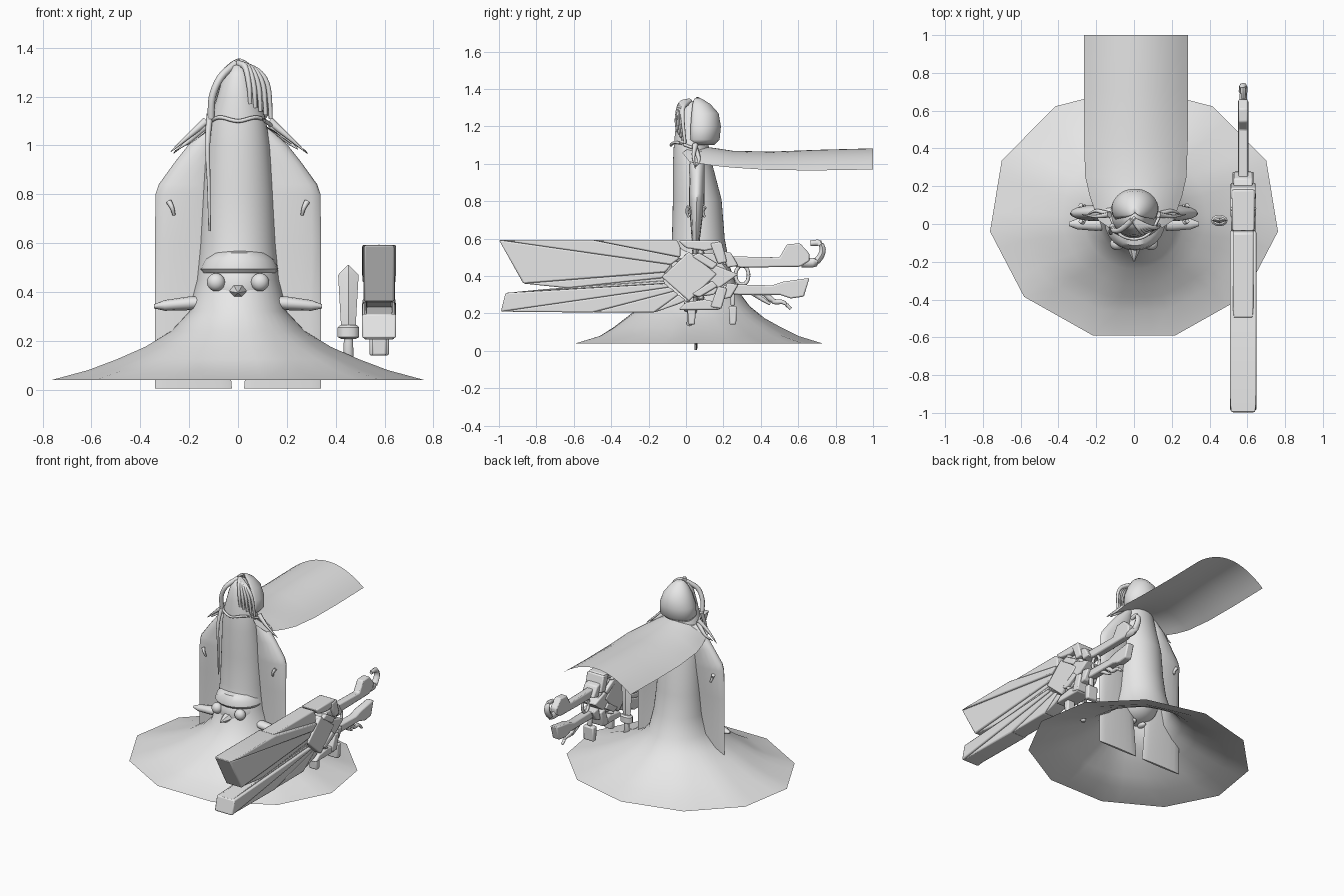
import bpy, bmesh, math
from mathutils import Vector

if "Cube" in bpy.data.objects:
    bpy.data.objects.remove(bpy.data.objects["Cube"])

grey = bpy.data.materials.new("plain_grey")
grey.diffuse_color = (0.8, 0.8, 0.8, 1)
grey.use_nodes = True
grey.node_tree.nodes["Principled BSDF"].inputs["Base Color"].default_value = grey.diffuse_color


def finish(name, bm, angle=40, bevel=0.0, thick=0.0):
    bmesh.ops.recalc_face_normals(bm, faces=bm.faces)
    me = bpy.data.meshes.new(name)
    bm.to_mesh(me)
    bm.free()
    me.materials.append(grey)
    ob = bpy.data.objects.new(name, me)
    bpy.context.collection.objects.link(ob)
    bpy.ops.object.select_all(action='DESELECT')
    ob.select_set(True)
    bpy.context.view_layer.objects.active = ob
    bpy.ops.object.shade_smooth_by_angle(angle=math.radians(angle))
    if bevel:
        m = ob.modifiers.new("bevel", 'BEVEL')
        m.width, m.segments = bevel, 2
    if thick:
        m = ob.modifiers.new("thickness", 'SOLIDIFY')
        m.thickness = thick
    return ob


def loft(name, rings, closed=True, caps=True, **kw):
    bm = bmesh.new()
    vs = [[bm.verts.new(p) for p in r] for r in rings]
    n = len(rings[0])
    for a, b in zip(vs, vs[1:]):
        for i in range(n if closed else n - 1):
            j = (i + 1) % n
            bm.faces.new((a[i], a[j], b[j], b[i]))
    if caps:
        bm.faces.new(vs[0])
        bm.faces.new(vs[-1])
    return finish(name, bm, **kw)


def ellipse(z, cx, rx, y0, y1, n=24, a0=0, a1=360, full=True):
    cy, ry = (y0 + y1) / 2, (y1 - y0) / 2
    out = []
    for i in range(n):
        a = math.radians(a0 + (a1 - a0) * i / (n if full else n - 1))
        out.append((cx + rx * math.cos(a), cy + ry * math.sin(a), z))
    return out


def ball(name, c, r):
    bm = bmesh.new()
    bmesh.ops.create_uvsphere(bm, u_segments=24, v_segments=14, radius=1)
    bmesh.ops.scale(bm, vec=r, verts=bm.verts)
    bmesh.ops.translate(bm, vec=c, verts=bm.verts)
    return finish(name, bm, 60)


def tube(name, pts, r0, r1, squash=1.0, n=8):
    # tapered tube along a smooth path
    path = []
    P = [Vector(p) for p in pts]
    for i in range(len(P) - 1):
        a, b, c, d = P[max(i - 1, 0)], P[i], P[i + 1], P[min(i + 2, len(P) - 1)]
        for k in range(5):
            t = k / 5
            path.append(0.5 * (2 * b + (c - a) * t + (2 * a - 5 * b + 4 * c - d) * t * t
                               + (3 * b - a - 3 * c + d) * t ** 3))
    path.append(P[-1])
    rings = []
    for i, p in enumerate(path):
        t = (path[min(i + 1, len(path) - 1)] - path[max(i - 1, 0)]).normalized()
        ref = Vector((0, 1, 0)) if abs(t.y) < 0.8 else Vector((1, 0, 0))
        u = t.cross(ref).normalized()
        v = t.cross(u)
        r = r0 + (r1 - r0) * i / (len(path) - 1)
        rings.append([p + u * r * math.cos(k * math.tau / n) + v * r * squash * math.sin(k * math.tau / n)
                      for k in range(n)])
    return loft(name, rings, angle=50)


def plate(name, yz, half, cx=0.578, bevel=0.008):
    # side-on outline extruded across x
    bm = bmesh.new()
    a = [bm.verts.new((cx - half, y, z)) for y, z in yz]
    b = [bm.verts.new((cx + half, y, z)) for y, z in yz]
    bm.faces.new(a)
    bm.faces.new(b)
    for i in range(len(a)):
        j = (i + 1) % len(a)
        bm.faces.new((a[i], a[j], b[j], b[i]))
    return finish(name, bm, 30, bevel)


# flared robe: eleven-sided hem rising into a slim round body and face
N = 44
robe = [(.04, .77, -.618, .73, 1), (.08, .62, -.48, .6, .9), (.125, .5, -.4, .51, .6), (.175, .385, -.33, .42, .4),
        (.24, .275, -.24, .34, .1), (.32, .2, -.165, .28, 0), (.45, .17, -.1, .235, 0), (.6, .157, -.075, .207, 0),
        (.81, .147, -.07, .19, 0), (1.0, .13, -.07, .14, 0), (1.1, .115, -.065, .12, 0), (1.2, .085, -.055, .1, 0),
        (1.28, .062, -.04, .09, 0), (1.325, .035, -.015, .07, 0), (1.335, .005, .02, .04, 0)]
rings = []
for z, rx, y0, y1, w in robe:
    ring, cy = [], (y0 + y1) / 2
    for i, (x, y, _) in enumerate(ellipse(z, 0, rx, y0, y1, N, 90, 450)):
        off = ((i % 4) - 0) * math.tau / N - math.pi / 11
        k = 1 - w + w * math.cos(math.pi / 11) / math.cos(off)
        ring.append((x * k, cy + (y - cy) * k, z))
    rings.append(ring)
loft("robe", rings, caps=False, angle=60)

# hood behind the upper head
hood = [(1.1, .1, .0, .15), (1.13, .125, -.02, .18), (1.2, .122, -.02, .187), (1.27, .095, -.01, .175),
        (1.32, .06, .01, .13), (1.345, .03, .03, .09), (1.357, .004, .055, .065)]
loft("hood", [ellipse(z, .005, r, a, b, 24, -35, 215, False) for z, r, a, b in hood],
     closed=False, caps=False, angle=70, thick=.012)

# hair strands over the brow and sides
for k in range(5):
    x = .05 + .021 * k
    tube("hair_strand", [(.0, .02, 1.335), (x * .6, -.03 + k * .004, 1.32 - k * .004),
                         (x * .92, -.05 + k * .008, 1.24), (x, -.045 + k * .01, 1.17 - .015 * k)], .015, .008)
tube("hair_side", [(-.01, .02, 1.335), (-.07, -.03, 1.28), (-.105, -.035, 1.2), (-.11, -.02, 1.11)], .016, .014)
tube("long_lock", [(-.115, -.01, 1.13), (-.125, -.045, 1.0), (-.12, -.05, .85), (-.117, -.05, .65)], .014, .004)
tube("collar", [(-.13, .05, 1.08), (-.08, -.05, 1.115), (0, -.08, 1.1), (.08, -.05, 1.115), (.14, .05, 1.08)],
     .008, .008)

# streaming cape, an arched sheet
rings = []
for y, hw, top, edge in [(.04, .14, 1.1, 1.06), (.08, .2, 1.095, 1.01), (.15, .245, 1.085, .99), (.25, .268, 1.07, .98),
                         (.45, .275, 1.065, .967), (.7, .275, 1.075, .965), (1.0, .275, 1.083, .97)]:
    rings.append([(.01 + hw * s, y - (.0 if y > .3 else .06 * s * s * (y < .1)), edge + (top - edge) * (1 - s * s))
                  for s in [i / 8 - 1 for i in range(17)]])
loft("cape", rings, closed=False, caps=False, angle=70)

for s in (-1, 1):
    # long hanging sleeves
    slv = [(.005, .025, .34, .045, .06), (.3, .05, .34, .04, .065), (.6, .08, .34, .03, .075), (.8, .08, .338, .015, .1),
           (.84, .08, .325, .015, .1), (.93, .08, .26, .02, .1), (1.0, .08, .205, .02, .1), (1.07, .07, .13, .03, .09)]
    loft("sleeve", [ellipse(z, s * (a + b) / 2, (b - a) / 2, y0, y1, 16) for z, a, b, y0, y1 in slv], angle=50)
    # ragged shoulder points
    for k in range(2):
        tube("shoulder_point", [(s * .13, .05, 1.1 - .02 * k), (s * .2, .04 + .03 * k, 1.04 - .02 * k),
                                (s * (.275 - .03 * k), .05, .975 + .01 * k)], .018, .002, .9)
    # small hooks on the sleeves
    for y in (.015, .1):
        tube("sleeve_hook", [(s * .283, y, .77), (s * .27, y - .01, .745), (s * .262, y, .715)], .012, .006)
    # lower creature ears and eyes
    ear = [(.12, .022), (.2, .028), (.3, .022), (.345, .008)]
    loft("ear", [[(s * x, .0 + r * 1.3 * math.cos(a), .362 - .085 * (x - .1) + r * math.sin(a))
                  for a in [i * math.tau / 12 for i in range(12)]] for x, r in ear], angle=50)
    ball("eye", (s * .09, -.105, .44), (.037, .034, .037))
    # feet under the creature
    ball("foot", (s * .04, .03, .275), (.022, .035, .018))

# lower creature: egg head, brow band, beak
ball("creature_head", (0, .02, .42), (.148, .145, .14))
brow = [(.478, .15, -.125, .15), (.495, .16, -.14, .16), (.53, .145, -.135, .15), (.56, .11, -.115, .12),
        (.57, .06, -.07, .07)]
loft("brow_band", [ellipse(z, .005, r, a, b) for z, r, a, b in brow])
loft("beak", [[(r * math.cos(a), y, .405 - (y + .1) * -.08 + r * .8 * math.sin(a))
               for a in [i * math.tau / 6 for i in range(6)]] for y, r in ((-.1, .042), (-.15, .026), (-.2, .003))])

# short dagger
loft("dagger_blade", [[(.452 - w, .018, z), (.452, .018 - t, z), (.452 + w, .018, z), (.452, .018 + t, z)]
                      for z, w, t in ((.26, .03, .015), (.47, .042, .015), (.51, .003, .003))], angle=20)
loft("dagger_guard", [ellipse(z, .452, r, .018 - q, .018 + q, 12)
                      for z, r, q in ((.208, .03, .02), (.215, .044, .03), (.255, .044, .03), (.265, .034, .02))])
loft("dagger_grip", [ellipse(z, .452, r, .018 - r * .7, .018 + r * .7, 10)
                     for z, r in ((.125, .016), (.135, .022), (.21, .018))])


# great weapon: two fans of slats making the twin blades
def fan(name, edge, hub, halves):
    for i, h in enumerate(halves):
        plate(name, [edge[i], edge[i + 1], hub[i + 1], hub[i]], h)


fan("upper_blade_slat", [(-.05, .593), (-.5, .593), (-1, .593), (-.87, .36), (-.63, .335)],
    [(-.03, .56), (-.03, .5), (-.08, .46), (-.11, .42), (-.12, .39)], [.055, .07, .062, .054])
fan("lower_blade_slat", [(-.63, .34), (-.76, .33), (-.965, .31), (-.99, .21), (-.5, .205), (-.17, .205), (-.04, .25)],
    [(-.12, .39), (-.12, .375), (-.11, .36), (-.09, .34), (-.06, .32), (-.04, .3), (.0, .27)],
    [.05, .055, .07, .062, .056, .05])

# hub: stacked diamonds and clamps
plate("hub_core", [(-.1, .4), (0, .52), (.15, .52), (.24, .41), (.15, .3), (0, .28)], .045)
plate("hub_diamond", [(-.13, .395), (.015, .53), (.165, .41), (.015, .265)], .064)
plate("end_diamond", [(.09, .4), (.15, .46), (.28, .41), (.17, .33)], .058)
for s in (-1, 1):
    f = lambda pts: [(y, .405 + s * z) for y, z in pts]
    plate("clamp_outer", f([(-.04, .185), (.18, .185), (.19, .15), (.1, .13), (.0, .145)]), .06)
    plate("clamp_arm", f([(.03, .1), (.07, .12), (.17, .06), (.14, .03)]), .068)
    plate("clamp_post", f([(.13, .17), (.19, .18), (.22, .07), (.17, .06)]), .066)
    plate("clamp_tab", f([(.19, .13), (.24, .12), (.28, .05), (.22, .04)]), .05)
    ball("rivet", (.578, .08, .405 + s * .12), (.07, .018, .018))

# ring between the handles
tube("handle_ring", [(.578, .3 + .035 * math.cos(a), .405 + .05 * math.sin(a))
                     for a in [i * math.tau / 10 for i in range(11)]], .01, .01)
# upper handle with stepped end and hook
plate("upper_handle", [(.2, .5), (.25, .505), (.5, .5), (.54, .57), (.61, .575), (.66, .52), (.66, .48), (.61, .45),
                       (.3, .445), (.2, .46)], .025)
tube("upper_hook", [(.578, .62, .475), (.578, .69, .475), (.578, .73, .53), (.578, .715, .575), (.578, .665, .575)],
     .028, .014, .8)
# lower handle with claws
plate("lower_handle", [(.2, .35), (.28, .355), (.46, .35), (.52, .37), (.66, .39), (.63, .29), (.56, .28), (.5, .3),
                       (.28, .3), (.2, .31)], .027)
tube("lower_claw", [(.578, .42, .31), (.578, .47, .265), (.578, .52, .26), (.578, .56, .225)], .018, .008)
tube("lower_claw", [(.578, .36, .31), (.578, .41, .275), (.578, .45, .25)], .016, .006)
# hanging charms
for y, z0, z1, h in ((.25, .24, .14, .04), (.03, .23, .14, .03)):
    plate("charm_link", [(y - .012, .31), (y + .012, .31), (y + .012, z0), (y - .012, z0)], .015)
    plate("charm", [(y - .022, z0), (y + .022, z0), (y + .018, z1), (y - .018, z1)], h)
